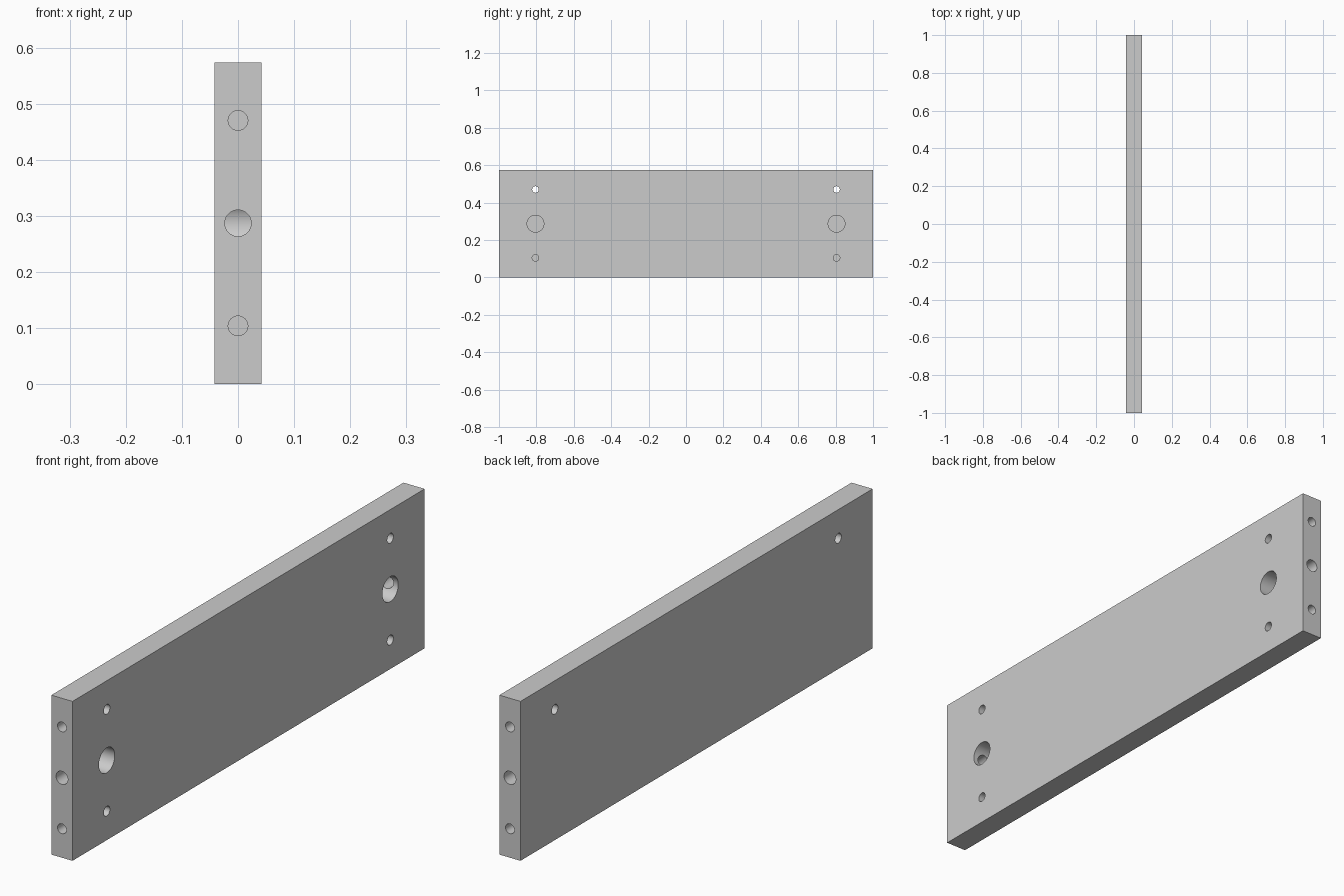
import bpy
from math import pi

if "Cube" in bpy.data.objects:
    bpy.data.objects.remove(bpy.data.objects["Cube"])

HALF_T, HALF_L, H = 0.042, 1.0, 0.573
LOW, MID, HIGH = 0.104, 0.287, 0.47
OVER = 0.02  # cutter overshoot past the surface

# Flat board
bpy.ops.mesh.primitive_cube_add(size=1, location=(0, 0, H / 2))
panel = bpy.context.object
panel.name = "drilled_panel"
panel.scale = (2 * HALF_T, 2 * HALF_L, H)
bpy.ops.object.transform_apply(location=True, rotation=True, scale=True)


def drill(radius, start, end, rotation):
    """Cut a round bore between two points on one axis."""
    length = sum(abs(a - b) for a, b in zip(start, end))
    centre = [(a + b) / 2 for a, b in zip(start, end)]
    bpy.ops.mesh.primitive_cylinder_add(vertices=48, radius=radius, depth=length,
                                        location=centre, rotation=rotation)
    cutter = bpy.context.object
    cutter.hide_render = True
    mod = panel.modifiers.new("bore", 'BOOLEAN')
    mod.operation = 'DIFFERENCE'
    mod.solver = 'EXACT'
    mod.object = cutter
    bpy.context.view_layer.objects.active = panel
    bpy.ops.object.modifier_apply(modifier=mod.name)
    bpy.data.objects.remove(cutter)


def face_hole(y, z, radius, floor):
    drill(radius, (HALF_T + OVER, y, z), (floor, y, z), (0, pi / 2, 0))


def end_hole(side, z, radius, depth):
    drill(radius, (0, side * (HALF_L + OVER), z),
          (0, side * (HALF_L - depth), z), (pi / 2, 0, 0))


for side in (-1, 1):
    y = side * 0.805
    # Face bores: blind lock pocket, through hole above, blind hole below
    face_hole(y, MID, 0.045, -0.028)
    face_hole(y, HIGH, 0.0175, -HALF_T - OVER)
    face_hole(y, LOW, 0.0175, -0.02)
    # End bores: bolt channel into the pocket, dowel holes above and below
    end_hole(side, MID, 0.0235, 0.195)
    for z in (LOW, HIGH):
        end_hole(side, z, 0.0175, 0.15)

bpy.ops.object.select_all(action='DESELECT')
panel.select_set(True)
bpy.context.view_layer.objects.active = panel
bpy.ops.object.shade_smooth_by_angle(angle=pi / 6)
